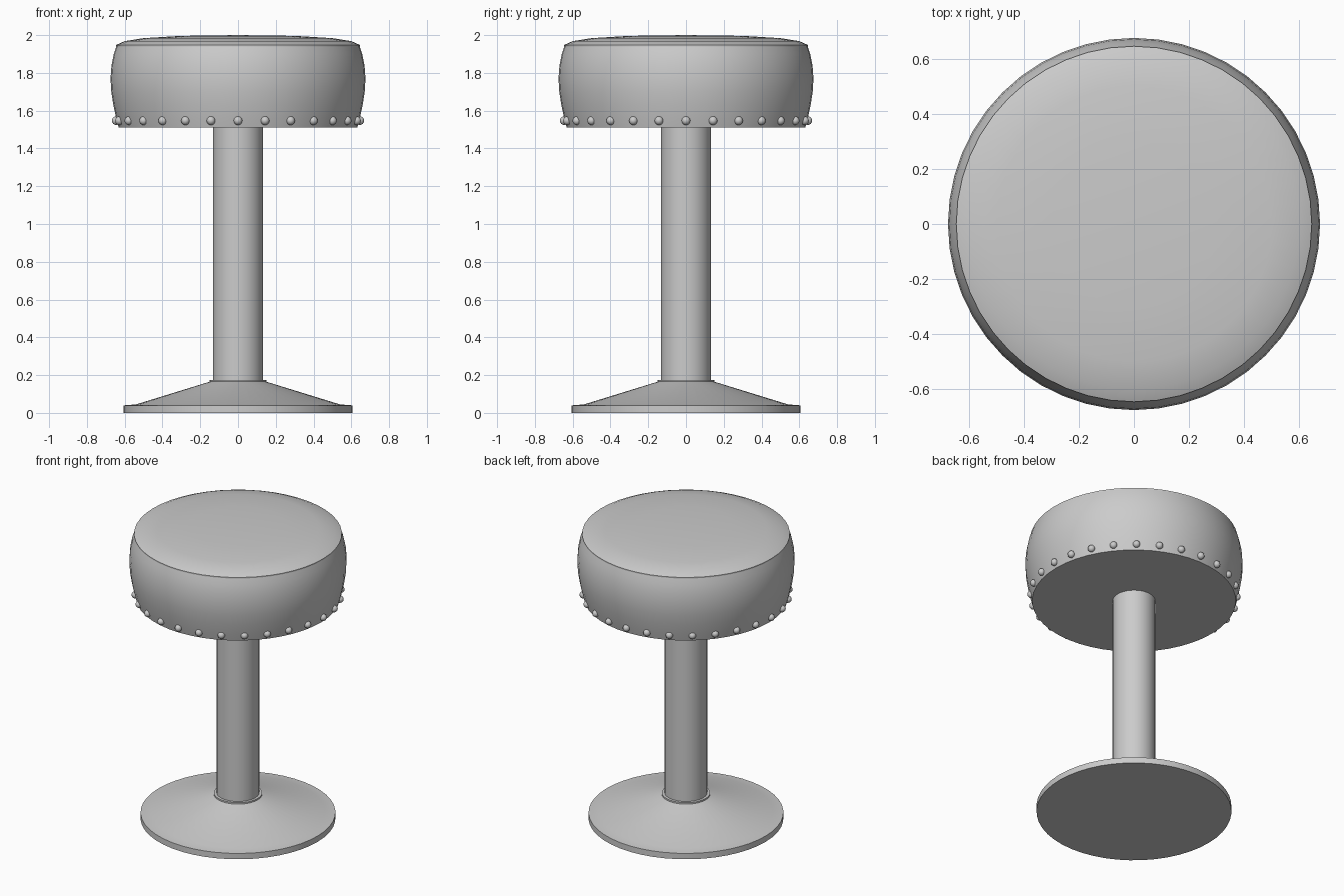
import bpy, bmesh
from math import sin, cos, pi, radians

cube = bpy.data.objects.get("Cube")
if cube:
    bpy.data.objects.remove(cube, do_unlink=True)

grey = bpy.data.materials.new("plain grey")
grey.use_nodes = True
colour = (0.6, 0.6, 0.6, 1)
grey.diffuse_color = colour
grey.node_tree.nodes["Principled BSDF"].inputs["Base Color"].default_value = colour


def finish(name, bm):
    """Turn a bmesh into a smooth shaded object with sharp edges kept."""
    bmesh.ops.recalc_face_normals(bm, faces=bm.faces)
    mesh = bpy.data.meshes.new(name)
    bm.to_mesh(mesh)
    bm.free()
    mesh.materials.append(grey)
    obj = bpy.data.objects.new(name, mesh)
    bpy.context.collection.objects.link(obj)
    bpy.ops.object.select_all(action="DESELECT")
    obj.select_set(True)
    bpy.context.view_layer.objects.active = obj
    bpy.ops.object.shade_smooth_by_angle(angle=radians(30))
    return obj


def lathe(name, profile, sides=48):
    """Revolve (radius, height) points about the z axis."""
    bm = bmesh.new()
    verts = [bm.verts.new((r, 0, z)) for r, z in profile]
    edges = [bm.edges.new(pair) for pair in zip(verts, verts[1:])]
    bmesh.ops.spin(bm, geom=verts + edges, cent=(0, 0, 0), axis=(0, 0, 1),
                   angle=2 * pi, steps=sides)
    bmesh.ops.remove_doubles(bm, verts=bm.verts, dist=0.0005)
    return finish(name, bm)


# Flared foot with a thin rim and a small collar
lathe("base", [(0, 0), (0.605, 0), (0.605, 0.04), (0.54, 0.045),
               (0.15, 0.165), (0.15, 0.175), (0, 0.175)])

# Central post
lathe("column", [(0, 0.17), (0.132, 0.17), (0.132, 1.52), (0, 1.52)])

# Padded sides bulging outwards
lathe("seat_cushion", [(0, 1.51), (0.632, 1.51), (0.645, 1.56), (0.66, 1.63),
                       (0.671, 1.7), (0.675, 1.77), (0.67, 1.84),
                       (0.658, 1.9), (0.643, 1.945), (0, 1.945)])

# Domed top panel meeting the sides at a seam
lathe("seat_top", [(0.645, 1.94), (0.645, 1.948), (0.6, 1.968), (0.5, 1.984),
                   (0.3, 1.996), (0, 2)])

# Row of round studs along the lower edge of the cushion
count = 28
bm = bmesh.new()
for i in range(count):
    a = 2 * pi * i / count
    r = 0.645 - 0.006 * sin(2 * a) ** 2
    ball = bmesh.ops.create_uvsphere(bm, u_segments=12, v_segments=8, radius=0.023)
    bmesh.ops.translate(bm, verts=ball["verts"], vec=(r * cos(a), r * sin(a), 1.547))
finish("studs", bm)
